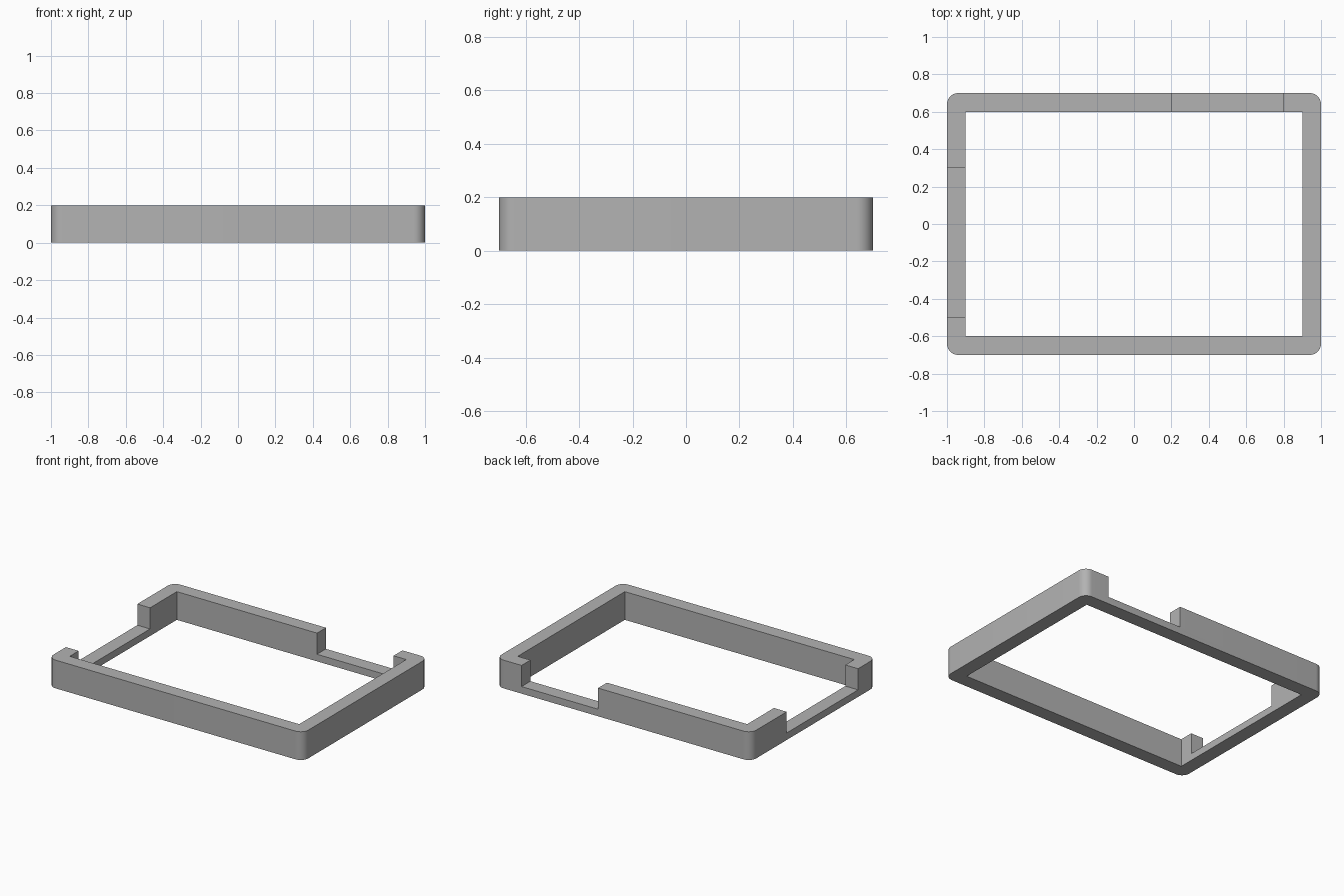
import bpy
import bmesh

LENGTH, WIDTH, HEIGHT, WALL = 2.0, 1.4, 0.2, 0.1
RADIUS = 0.06
SILL = 0.05

scene_cube = bpy.data.objects.get("Cube")
if scene_cube:
    bpy.data.objects.remove(scene_cube, do_unlink=True)


def make_box(name, x, y, z, corner_radius=0.0):
    """Box spanning the given (low, high) ranges, with optional rounded upright edges."""
    bm = bmesh.new()
    bmesh.ops.create_cube(bm, size=1)
    for v in bm.verts:
        v.co = [r[0] if c < 0 else r[1] for c, r in zip(v.co, (x, y, z))]
    if corner_radius:
        upright = [e for e in bm.edges
                   if abs(e.verts[0].co.z - e.verts[1].co.z) > 0.01]
        bmesh.ops.bevel(bm, geom=upright, offset=corner_radius, segments=10,
                        profile=0.5, affect='EDGES')
    mesh = bpy.data.meshes.new(name)
    bm.to_mesh(mesh)
    bm.free()
    obj = bpy.data.objects.new(name, mesh)
    bpy.context.collection.objects.link(obj)
    return obj


def cut(target, cutter):
    """Subtract the cutter from the target, then discard the cutter."""
    cutter.hide_render = True
    mod = target.modifiers.new(cutter.name, 'BOOLEAN')
    mod.operation = 'DIFFERENCE'
    mod.solver = 'EXACT'
    mod.object = cutter
    bpy.context.view_layer.objects.active = target
    bpy.ops.object.modifier_apply(modifier=mod.name)
    bpy.data.objects.remove(cutter, do_unlink=True)


# Outer block with rounded corners
hx, hy = LENGTH / 2, WIDTH / 2
frame = make_box("frame", (-hx, hx), (-hy, hy), (0, HEIGHT), RADIUS)

# Square-cornered opening through the middle
ix, iy = hx - WALL, hy - WALL
cut(frame, make_box("opening", (-ix, ix), (-iy, iy), (-1, 1)))

# Notches in the back and right walls, leaving a low sill
cut(frame, make_box("back_notch", (0.2, 0.8), (iy - 0.05, hy + 0.1), (SILL, 1)))
cut(frame, make_box("side_notch", (-hx - 0.1, -ix + 0.05), (-0.5, 0.3), (SILL, 1)))

# Plain grey finish
grey = bpy.data.materials.new("grey")
grey.use_nodes = True
colour = (0.45, 0.45, 0.45, 1)
grey.diffuse_color = colour
grey.node_tree.nodes["Principled BSDF"].inputs["Base Color"].default_value = colour
frame.data.materials.clear()
frame.data.materials.append(grey)

# Smooth rounded corners, crisp edges elsewhere
bpy.ops.object.select_all(action='DESELECT')
frame.select_set(True)
bpy.context.view_layer.objects.active = frame
bpy.ops.object.shade_smooth_by_angle(angle=0.6)
